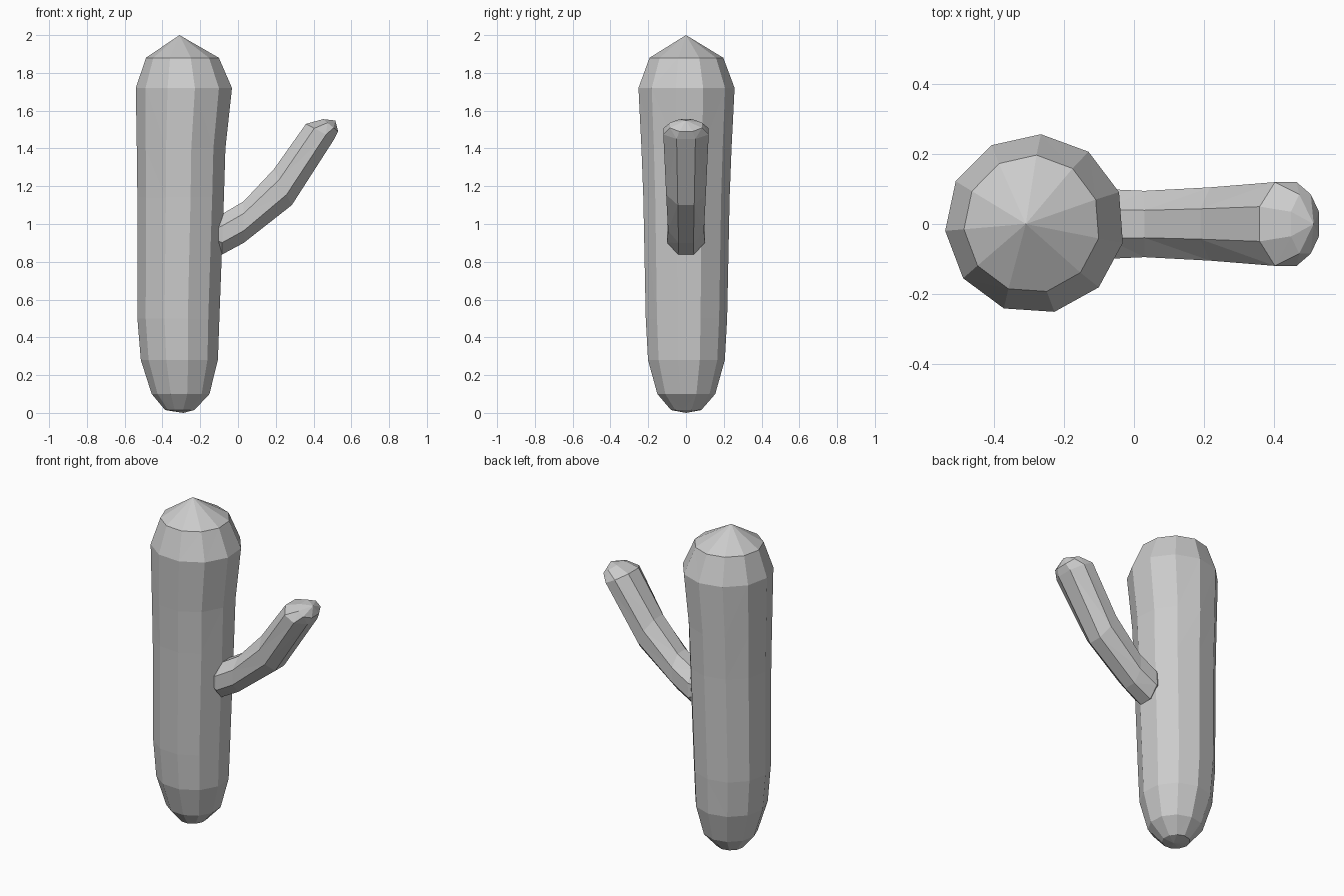
import bpy, bmesh, math
from mathutils import Vector

if "Cube" in bpy.data.objects:
    bpy.data.objects.remove(bpy.data.objects["Cube"])


def ring(center, u, v, sides, phase):
    """Points of an elliptical section spanned by the half axes u and v."""
    pts = []
    for i in range(sides):
        a = phase + 2 * math.pi * i / sides
        pts.append(center + u * math.cos(a) + v * math.sin(a))
    return pts


def loft(name, rings, start, end):
    """Skin a list of rings and close both ends to a point."""
    bm = bmesh.new()
    vs = [[bm.verts.new(p) for p in r] for r in rings]
    n = len(vs[0])
    for a, b in zip(vs, vs[1:]):
        for i in range(n):
            j = (i + 1) % n
            bm.faces.new((a[i], a[j], b[j], b[i]))
    for r, p in ((vs[0], start), (vs[-1], end)):
        tip = bm.verts.new(p)
        for i in range(n):
            bm.faces.new((r[i], r[(i + 1) % n], tip))
    bmesh.ops.triangulate(bm, faces=[f for f in bm.faces if len(f.verts) > 3])
    bmesh.ops.recalc_face_normals(bm, faces=bm.faces[:])
    mesh = bpy.data.meshes.new(name)
    bm.to_mesh(mesh)
    bm.free()
    ob = bpy.data.objects.new(name, mesh)
    bpy.context.collection.objects.link(ob)
    return ob


# Trunk: z, left x, right x, half depth
trunk_sections = [
    (0.015, -0.385, -0.23, 0.08),
    (0.10, -0.455, -0.15, 0.153),
    (0.28, -0.512, -0.105, 0.203),
    (0.50, -0.53, -0.097, 0.215),
    (1.14, -0.53, -0.073, 0.228),
    (1.40, -0.533, -0.065, 0.238),
    (1.72, -0.538, -0.03, 0.254),
    (1.88, -0.485, -0.10, 0.195),
]
rings = []
for z, x0, x1, d in trunk_sections:
    rings.append(ring(Vector(((x0 + x1) / 2, 0, z)),
                      Vector(((x1 - x0) / 2 * 1.015, 0, 0)),
                      Vector((0, d * 1.015, 0)), 11, math.radians(-12)))
loft("cactus_trunk", rings, (-0.29, 0, 0), (-0.31, 0, 2.0))

# Arm: underside (x, z), upper side (x, z), half width
arm_sections = [
    ((-0.13, 0.88), (-0.13, 1.01), 0.07),
    ((-0.085, 0.838), (-0.08, 1.055), 0.10),
    ((0.03, 0.90), (0.03, 1.12), 0.095),
    ((0.285, 1.10), (0.19, 1.29), 0.105),
    ((0.51, 1.45), (0.36, 1.53), 0.12),
    ((0.53, 1.49), (0.45, 1.555), 0.085),
]
k = 1 / math.cos(math.pi / 8)
rings = []
for lo, hi, w in arm_sections:
    lo, hi = Vector((lo[0], 0, lo[1])), Vector((hi[0], 0, hi[1]))
    rings.append(ring((lo + hi) / 2, (hi - lo) / 2 * k,
                      Vector((0, w * k, 0)), 8, math.pi / 8))
loft("cactus_arm", rings, (-0.15, 0, 0.95), (0.515, 0, 1.548))
